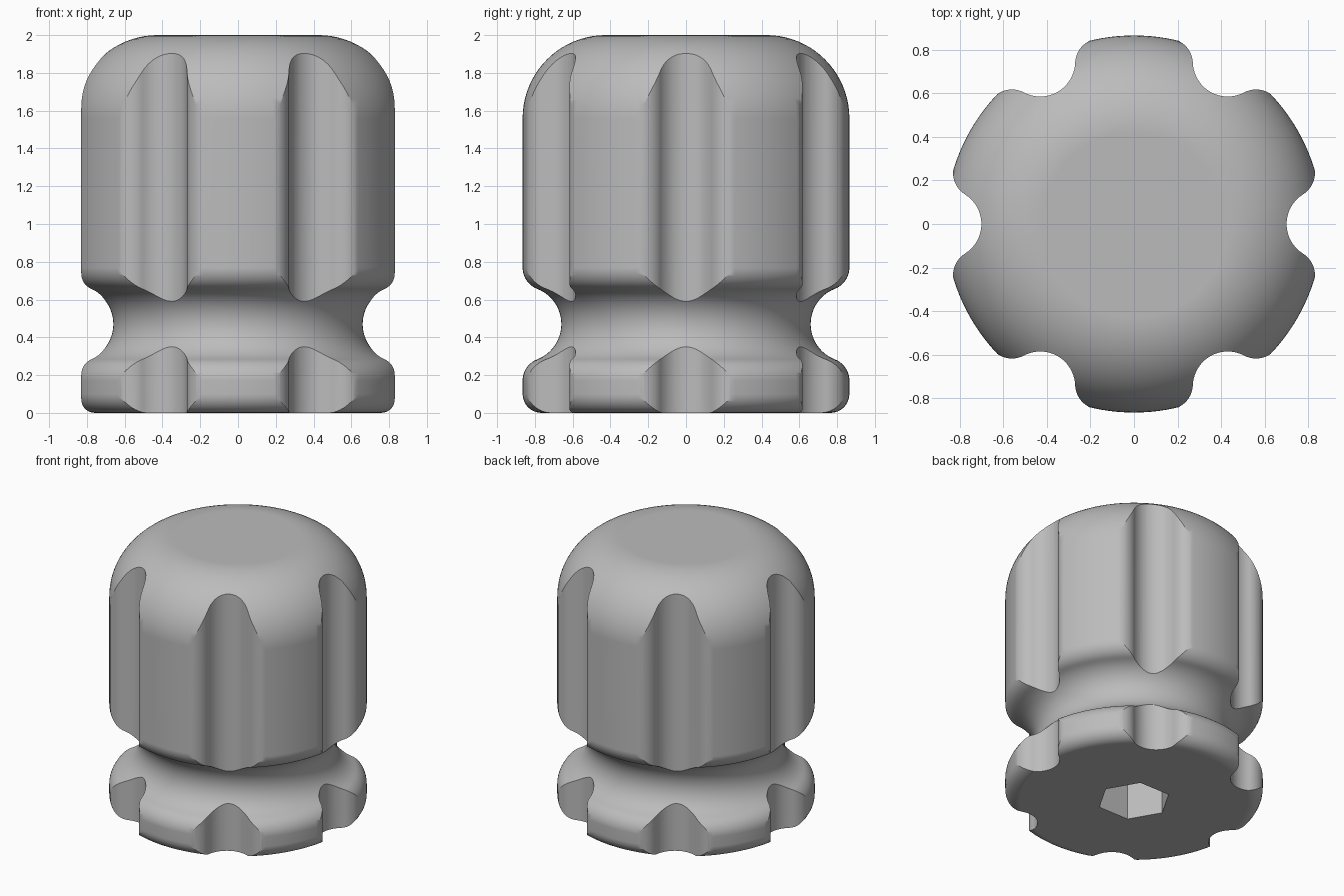
import bpy, bmesh
from math import sin, cos, pi, radians, atan2, hypot, sqrt

cube = bpy.data.objects.get("Cube")
if cube:
    bpy.data.objects.remove(cube, do_unlink=True)

grey = bpy.data.materials.new("mid_grey")
grey.use_nodes = True
grey.diffuse_color = (0.5, 0.5, 0.5, 1)
grey.node_tree.nodes["Principled BSDF"].inputs["Base Color"].default_value = (0.5, 0.5, 0.5, 1)


def arc(cx, cy, r, a0, a1, n):
    """Points on an arc, angles in radians."""
    return [(cx + r * cos(a0 + (a1 - a0) * i / n), cy + r * sin(a0 + (a1 - a0) * i / n))
            for i in range(n + 1)]


def finish(bm, name):
    bmesh.ops.recalc_face_normals(bm, faces=bm.faces)
    mesh = bpy.data.meshes.new(name)
    bm.to_mesh(mesh)
    bm.free()
    ob = bpy.data.objects.new(name, mesh)
    bpy.context.collection.objects.link(ob)
    mesh.materials.append(grey)
    return ob


def prism(name, outline, z0, z1):
    bm = bmesh.new()
    face = bm.faces.new([bm.verts.new((x, y, z0)) for x, y in outline])
    ext = bmesh.ops.extrude_face_region(bm, geom=[face])["geom"]
    bmesh.ops.translate(bm, vec=(0, 0, z1 - z0),
                        verts=[v for v in ext if isinstance(v, bmesh.types.BMVert)])
    return finish(bm, name)


def lathe(name, profile, steps):
    bm = bmesh.new()
    rings = [[bm.verts.new((r * cos(2 * pi * i / steps), r * sin(2 * pi * i / steps), z))
              for i in range(steps)] for r, z in profile]
    for a, b in zip(rings, rings[1:]):
        for i in range(steps):
            j = (i + 1) % steps
            bm.faces.new((a[i], a[j], b[j], b[i]))
    bm.faces.new(rings[0])
    bm.faces.new(rings[-1])
    return finish(bm, name)


def boolean(ob, cutter, operation):
    cutter.hide_render = True
    mod = ob.modifiers.new(operation.title(), 'BOOLEAN')
    mod.operation, mod.solver, mod.object = operation, 'EXACT', cutter
    bpy.context.view_layer.objects.active = ob
    bpy.ops.object.modifier_apply(modifier=mod.name)
    bpy.data.objects.remove(cutter, do_unlink=True)


# Turned body: rounded foot, waist groove, tall grip and domed top
R, waist_z, waist_r, lip, dome, foot = 0.865, 0.47, 0.2, 0.12, 0.44, 0.1
waist_x = 0.86
dx = waist_x - (R - lip)
dz = sqrt((waist_r + lip) ** 2 - dx ** 2)
tilt = atan2(dz, dx)
profile = arc(R - foot, foot, foot, -pi / 2, 0, 8)
profile += arc(R - lip, waist_z - dz, lip, 0, tilt, 10)
profile += arc(waist_x, waist_z, waist_r, pi + tilt, pi - tilt, 24)[1:]
profile += arc(R - lip, waist_z + dz, lip, -tilt, 0, 10)[1:]
profile += arc(R - dome, 2 - dome, dome, 0, pi / 2, 20)
knob = lathe("fluted_knob", profile, 144)

# Six-lobed outline: round flutes blended into the lobes
Ro, flute_d, flute_r, blend = 0.868, 0.86, 0.16, 0.118
d1, d2 = Ro - blend, flute_r + blend
bx = (d1 ** 2 + flute_d ** 2 - d2 ** 2) / (2 * flute_d)
by = sqrt(d1 ** 2 - bx ** 2)
join = atan2(by, bx - flute_d)
lobe = atan2(by, bx)
sector = arc(flute_d, 0, flute_r, 2 * pi - join, join, 20)
sector += arc(bx, by, blend, join - pi, lobe, 12)[1:]
sector += arc(0, 0, Ro, lobe, pi / 3 - lobe, 10)[1:]
# Mirror the blend about the middle of the lobe
half = radians(60)
mirrored = [(x * cos(half) + y * sin(half), x * sin(half) - y * cos(half))
            for x, y in arc(bx, by, blend, lobe, join - pi, 12)]
sector += mirrored[1:-1]
outline = []
for k in range(6):
    c, s = cos(k * half), sin(k * half)
    outline += [(x * c - y * s, x * s + y * c) for x, y in sector]
boolean(knob, prism("flute_cutter", outline, -0.2, 2.2), 'INTERSECT')

# Hexagonal socket in the underside
hexagon = arc(0, 0, 0.247, 0, 2 * pi, 6)[:-1]
boolean(knob, prism("socket_cutter", hexagon, -0.2, 0.6), 'DIFFERENCE')

# Smooth shading with crisp flute edges
bpy.ops.object.select_all(action='DESELECT')
knob.select_set(True)
bpy.context.view_layer.objects.active = knob
bpy.ops.object.shade_smooth_by_angle(angle=radians(25))
weighted = knob.modifiers.new("Weighted normals", 'WEIGHTED_NORMAL')
weighted.keep_sharp = True
